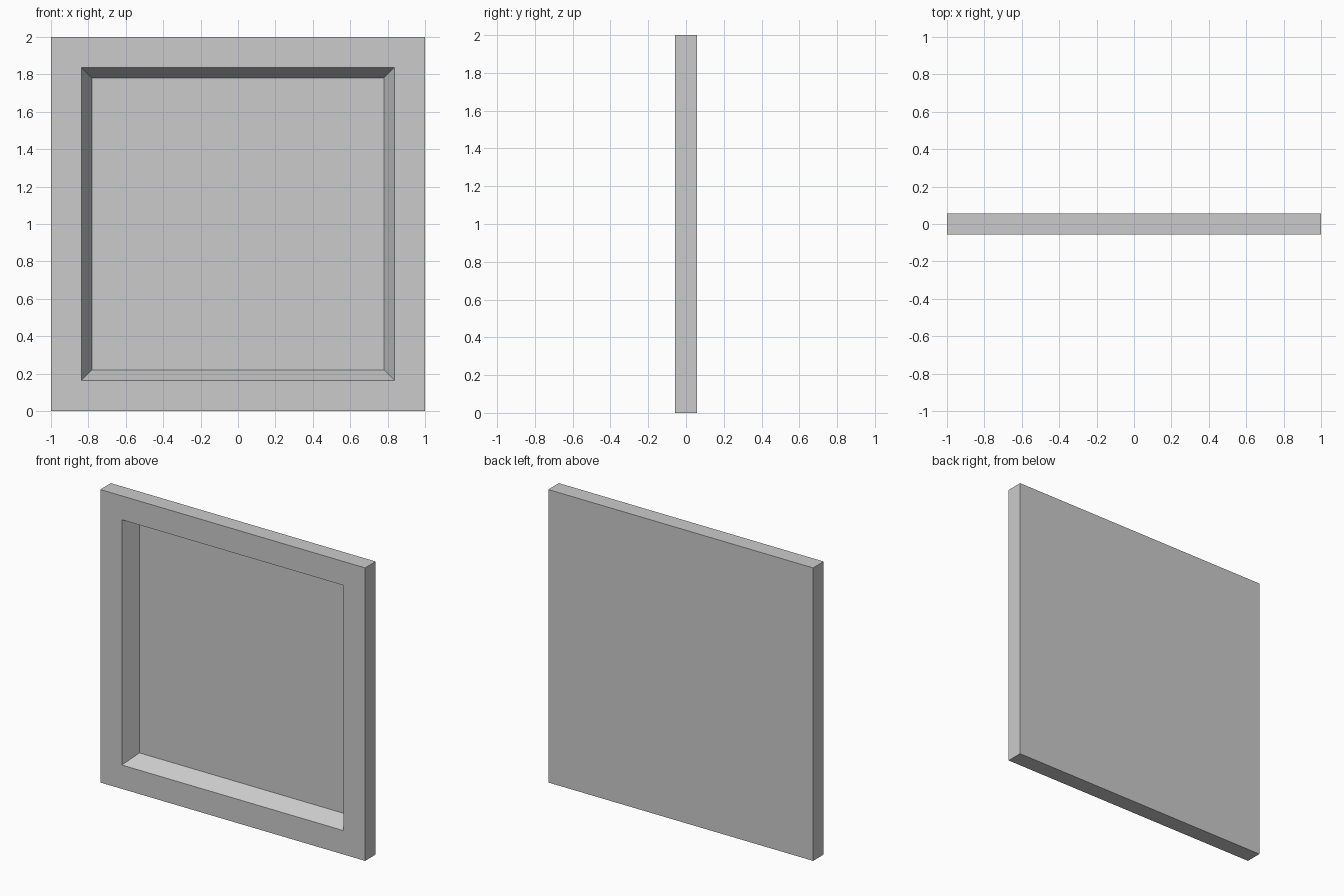
import bpy, bmesh

if "Cube" in bpy.data.objects:
    bpy.data.objects.remove(bpy.data.objects["Cube"])

HALF_DEPTH = 0.057


def ring(bm, half, y):
    """Square loop of vertices, centred on z = 1, at depth y."""
    corners = [(-1, -1), (1, -1), (1, 1), (-1, 1)]
    return [bm.verts.new((sx * half, y, 1 + sz * half)) for sx, sz in corners]


bm = bmesh.new()
# Rings run from the back edge, over the front rim, down the sloped recess
rings = [
    ring(bm, 1.0, HALF_DEPTH),
    ring(bm, 1.0, -HALF_DEPTH),
    ring(bm, 0.837, -HALF_DEPTH),
    ring(bm, 0.781, 0.052),
]
for a, b in zip(rings, rings[1:]):
    for i in range(4):
        j = (i + 1) % 4
        bm.faces.new((a[i], a[j], b[j], b[i]))

# Back face and recess floor
bm.faces.new(rings[0][::-1])
bm.faces.new(rings[-1])
bmesh.ops.recalc_face_normals(bm, faces=bm.faces)

mesh = bpy.data.meshes.new("recessed_panel")
bm.to_mesh(mesh)
bm.free()
panel = bpy.data.objects.new("recessed_panel", mesh)
bpy.context.collection.objects.link(panel)
